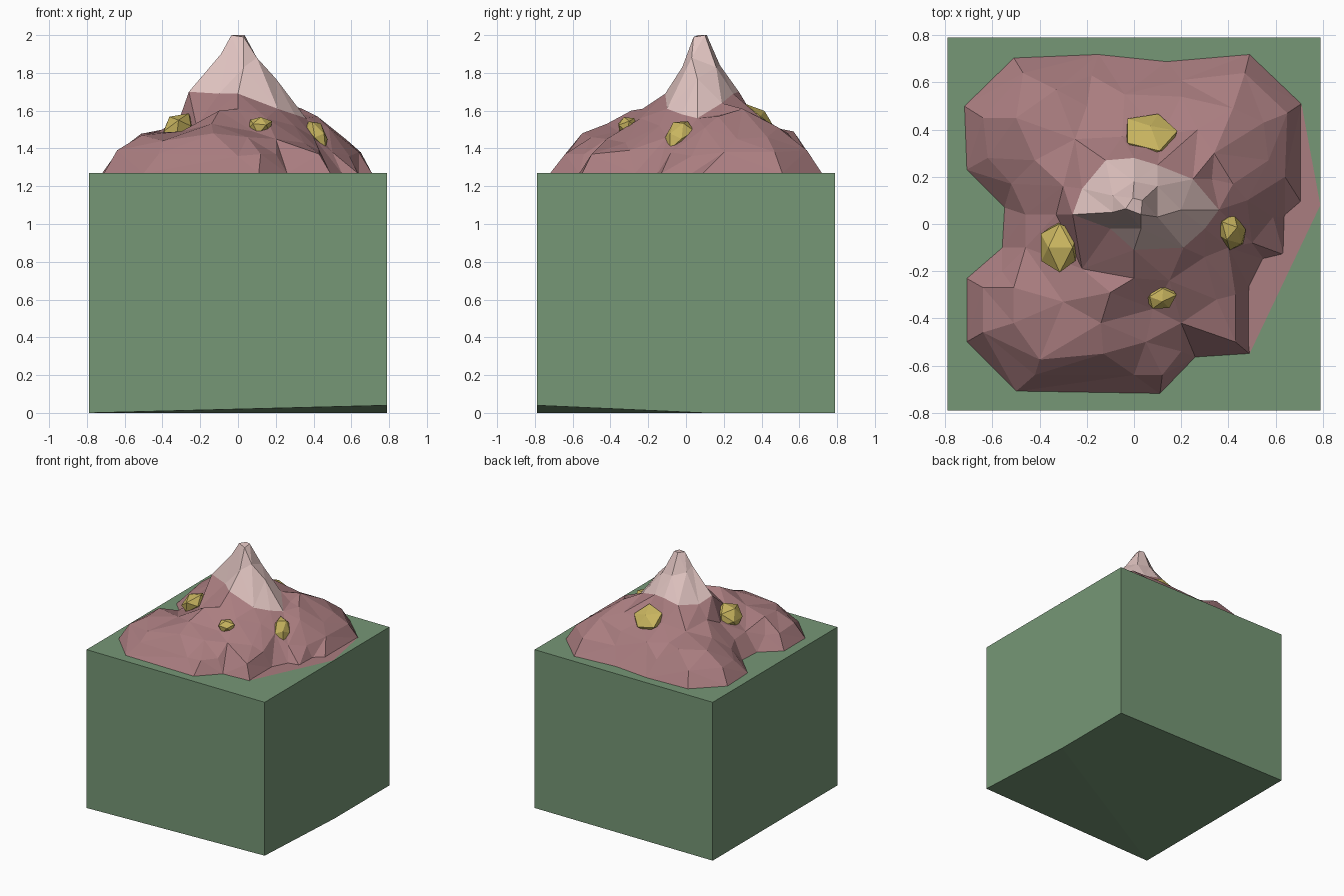
import bpy, bmesh, random
from mathutils import Vector, Matrix, Euler
from mathutils.geometry import delaunay_2d_cdt

random.seed(4)


def material(name, rgb):
    m = bpy.data.materials.new(name)
    m.diffuse_color = (*rgb, 1)
    return m


GRASS = material("grass", (0.18, 0.31, 0.18))
ROCK = material("rock", (0.40, 0.205, 0.215))
SNOW = material("snow", (0.75, 0.55, 0.53))
GOLD = material("gold", (0.58, 0.46, 0.115))


def add(name, bm, mat):
    me = bpy.data.meshes.new(name)
    bm.to_mesh(me)
    bm.free()
    me.materials.append(mat)
    ob = bpy.data.objects.new(name, me)
    bpy.context.collection.objects.link(ob)
    return ob


def loop(start, n):
    return [(start + i, start + (i + 1) % n) for i in range(n)]


def facet_surface(name, outline, inner, mat, ring=()):
    """Low-poly relief: triangulate an outline, an optional inner ring and height points."""
    pts = outline + list(ring) + inner
    edges = loop(0, len(outline)) + loop(len(outline), len(ring))
    verts, _, faces, orig, _, _ = delaunay_2d_cdt(
        [Vector(p[:2]) for p in pts], edges, [], 1, 1e-5)
    bm = bmesh.new()
    vs = [bm.verts.new((v.x, v.y, pts[o[0]][2] if o else 1.3))
          for v, o in zip(verts, orig)]
    for f in faces:
        bm.faces.new([vs[i] for i in f])
    return add(name, bm, mat)


# ground block, with one bottom corner slightly lifted
bm = bmesh.new()
bottom = [(-.79, -.79, 0), (.79, -.79, .04), (.79, .1, 0), (.79, .79, 0), (-.79, .79, 0)]
low = [bm.verts.new(p) for p in bottom]
top = [bm.verts.new((x, y, 1.27)) for x, y, z in bottom]
bm.faces.new(top)
for i in range(5):
    j = (i + 1) % 5
    bm.faces.new((low[i], low[j], top[j], top[i]))
bm.faces.new((low[4], low[3], low[2]))
bm.faces.new((low[4], low[2], low[0]))
bm.faces.new((low[0], low[2], low[1]))
add("ground_block", bm, GRASS)

# mountain foot outline (counter-clockwise)
foot = [(x, y, 1.268) for x, y in (
    (-.5, -.71), (.11, -.72), (.26, -.565), (.49, -.55), (.49, -.27), (.55, -.15),
    (.635, -.13), (.64, .03), (.71, .09), (.71, .51), (.49, .72), (.14, .69),
    (-.15, .72), (-.51, .705), (-.72, .5), (-.71, .23), (-.55, .07), (-.56, -.10),
    (-.71, -.23), (-.71, -.5))]
# lower shoulder
shoulder = [
    (-.42, -.64, 1.37), (0, -.64, 1.36), (.12, -.64, 1.37), (.2, -.54, 1.37),
    (.43, -.50, 1.37), (.43, -.3, 1.39), (.5, -.08, 1.38), (.59, .03, 1.36),
    (.64, .2, 1.38), (.65, .47, 1.38), (.47, .64, 1.39), (.2, .61, 1.39),
    (-.18, .63, 1.39), (-.47, .64, 1.38), (-.64, .45, 1.38), (-.62, .28, 1.37),
    (-.52, .17, 1.39), (-.46, .04, 1.40), (-.46, -.10, 1.41), (-.56, -.2, 1.37),
    (-.64, -.27, 1.38), (-.64, -.46, 1.39)]
# upper shelf
shelf = [
    (-.51, -.27, 1.48), (-.51, -.42, 1.47), (-.40, -.575, 1.44), (-.13, -.55, 1.48),
    (.05, -.5, 1.46), (.2, -.42, 1.45), (.35, -.32, 1.43), (.40, -.1, 1.46),
    (.48, .1, 1.51), (.57, .27, 1.45), (.55, .43, 1.46), (.42, .49, 1.51),
    (.2, .54, 1.48), (-.04, .55, 1.46), (-.2, .5, 1.48), (-.33, .57, 1.49),
    (-.5, .45, 1.48), (-.42, .27, 1.49), (-.33, .04, 1.50)]
# crags below the snow
crags = [
    (-.3, .16, 1.56), (-.25, .36, 1.53), (-.05, .37, 1.55), (.12, .38, 1.53),
    (.27, .4, 1.56), (.34, .30, 1.61), (.42, .17, 1.57), (.3, -.14, 1.52),
    (.15, -.24, 1.56), (0, -.23, 1.61), (-.1, -.29, 1.60), (-.22, -.19, 1.52),
    (-.14, -.42, 1.53), (-.3, -.33, 1.49), (.08, -.36, 1.49)]
# snow rim
rim = [
    (-.26, .04, 1.70), (-.1, -.02, 1.69), (0, -.11, 1.69), (.21, -.1, 1.61),
    (.30, -.02, 1.58), (.36, .06, 1.56), (.33, .19, 1.58), (.25, .19, 1.64),
    (.1, .25, 1.69), (0, .28, 1.70), (-.12, .27, 1.67), (-.22, .15, 1.66)]
facet_surface("mountain", foot, shoulder + shelf + crags + [(.03, .08, 1.6)], ROCK, ring=rim)

# flat rock apron on the right side
facet_surface("rock_apron", [(.49, -.55, 1.274), (.79, .08, 1.274), (.71, .51, 1.274),
                             (.6, .1, 1.274), (.45, -.2, 1.274)], [], ROCK)

# snow cap
slopes = [(.03, -.02, 1.83), (.1, .03, 1.88), (.2, .06, 1.77), (.1, .16, 1.83),
          (0, .18, 1.84), (-.09, .12, 1.87), (-.09, .05, 1.90)]
summit = [(-.035, .065, 2), (.03, .04, 1.99), (.035, .10, 2), (-.005, .11, 2)]
facet_surface("snow_cap", rim, slopes + summit, SNOW)

# gold nuggets: centre, half size, rotation
nuggets = [((.07, .375, 1.545), (.125, .115, .07), (-.65, 0, 0)),
           ((-.32, -.10, 1.505), (.10, .115, .07), (0, -.6, 0)),
           ((.415, -.035, 1.475), (.055, .07, .095), (-.5, -.55, 0)),
           ((.115, -.31, 1.52), (.068, .055, .055), (.4, 0, .3))]
for i, (c, s, r) in enumerate(nuggets):
    bm = bmesh.new()
    bmesh.ops.create_icosphere(bm, subdivisions=1, radius=1)
    for v in bm.verts:
        v.co *= random.uniform(.9, 1.12)
    bmesh.ops.transform(bm, verts=bm.verts, matrix=Matrix.Translation(c)
                        @ Euler(r).to_matrix().to_4x4() @ Matrix.Diagonal((*s, 1)))
    add(f"gold_nugget_{i + 1}", bm, GOLD)
